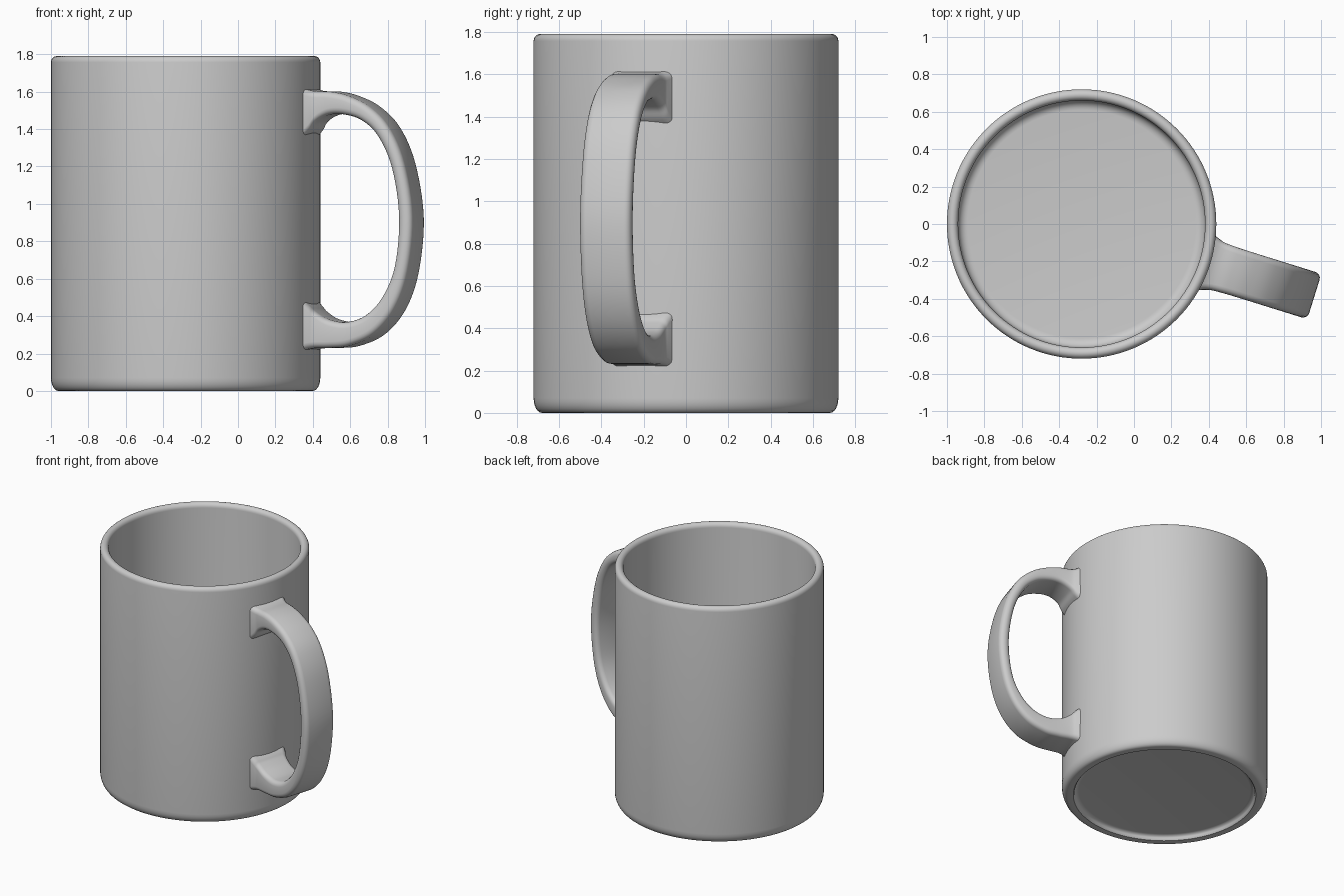
import bpy, bmesh, math
from mathutils import Vector

if "Cube" in bpy.data.objects:
    bpy.data.objects.remove(bpy.data.objects["Cube"])

CX = -0.28                      # axis of the mug body
ANG = math.radians(-17.3)       # heading of the handle


def finish(bm, name, angle):
    bmesh.ops.recalc_face_normals(bm, faces=bm.faces)
    mesh = bpy.data.meshes.new(name)
    bm.to_mesh(mesh)
    bm.free()
    ob = bpy.data.objects.new(name, mesh)
    bpy.context.collection.objects.link(ob)
    ob.location.x = CX
    bpy.ops.object.select_all(action='DESELECT')
    ob.select_set(True)
    bpy.context.view_layer.objects.active = ob
    bpy.ops.object.shade_smooth_by_angle(angle=math.radians(angle))
    return ob


def arc(cr, cz, rr, rz, a0, a1, n=6):
    """Elliptical fillet in the (radius, z) plane."""
    return [(cr + rr * math.cos(math.radians(a0 + (a1 - a0) * i / n)),
             cz + rz * math.sin(math.radians(a0 + (a1 - a0) * i / n))) for i in range(n + 1)]


def lathe(name, profile, segs=128):
    bm = bmesh.new()
    rings = []
    for r, z in profile:
        if r == 0:
            rings.append([bm.verts.new((0, 0, z))] * segs)
        else:
            rings.append([bm.verts.new((r * math.cos(math.tau * i / segs),
                                        r * math.sin(math.tau * i / segs), z)) for i in range(segs)])
    for a, b in zip(rings, rings[1:]):
        for i in range(segs):
            j = (i + 1) % segs
            bm.faces.new(dict.fromkeys((a[i], a[j], b[j], b[i])))
    return finish(bm, name, 40)


# Body: underside recess, foot, wall, rounded rim, inner wall and floor
profile = [(0, 0.035), (0.60, 0.035)]
profile += arc(0.60, 0.01, 0.032, 0.025, 75, 0, 4) + [(0.64, 0.0)]
profile += arc(0.68, 0.07, 0.04, 0.07, -90, 0)
profile += arc(0.69, 1.757, 0.03, 0.033, 0, 180, 12)
profile += arc(0.61, 0.13, 0.05, 0.05, 0, -90) + [(0, 0.08)]
lathe("mug_body", profile)

# Handle stations: outer (reach, z), inner (reach, z), half width
stations = [
    (0.68, 1.625, 0.68, 1.34, 0.160),
    (0.725, 1.608, 0.73, 1.39, 0.142),
    (0.765, 1.602, 0.765, 1.44, 0.132),
    (0.84, 1.60, 0.835, 1.477, 0.128),
    (0.94, 1.578, 0.925, 1.477, 0.127),
    (1.06, 1.52, 1.02, 1.445, 0.127),
    (1.17, 1.41, 1.11, 1.36, 0.127),
    (1.255, 1.22, 1.187, 1.19, 0.127),
    (1.303, 0.93, 1.226, 0.93, 0.127),
    (1.276, 0.64, 1.203, 0.67, 0.127),
    (1.205, 0.44, 1.135, 0.505, 0.127),
    (1.09, 0.305, 1.04, 0.405, 0.127),
    (0.95, 0.242, 0.93, 0.368, 0.127),
    (0.84, 0.23, 0.83, 0.383, 0.128),
    (0.765, 0.229, 0.76, 0.425, 0.132),
    (0.725, 0.225, 0.73, 0.455, 0.142),
    (0.68, 0.21, 0.68, 0.50, 0.160),
]


def smooth(pts, steps=6):
    """Catmull-Rom through the stations."""
    pts = [Vector(p) for p in pts]
    out = []
    for i in range(len(pts) - 1):
        p0, p1, p2 = pts[max(i - 1, 0)], pts[i], pts[i + 1]
        p3 = pts[min(i + 2, len(pts) - 1)]
        for k in range(steps):
            t = k / steps
            out.append(0.5 * (2 * p1 + (p2 - p0) * t + (2 * p0 - 5 * p1 + 4 * p2 - p3) * t * t
                              + (3 * p1 - p0 - 3 * p2 + p3) * t ** 3))
    return out + [pts[-1]]


def rounded_section(hw, ht, r, n=4):
    """Rounded rectangle as (across, thickness) pairs."""
    r = min(r, ht * 0.95)
    pts = []
    for q, (sx, sy) in enumerate(((1, 1), (-1, 1), (-1, -1), (1, -1))):
        pts += arc(sx * (hw - r), sy * (ht - r), r, r, q * 90, q * 90 + 90, n)
    return pts


# Handle: rounded strap swept through the smoothed stations
bm = bmesh.new()
along = Vector((math.cos(ANG), math.sin(ANG), 0))
side = Vector((-math.sin(ANG), math.cos(ANG), 0))
rings = []
for uo, zo, ui, zi, hw in smooth(stations):
    outer = along * uo + Vector((0, 0, zo))
    inner = along * ui + Vector((0, 0, zi))
    mid, axis = (outer + inner) / 2, (outer - inner)
    ht = axis.length / 2
    axis.normalize()
    rings.append([bm.verts.new(mid + side * a + axis * b)
                  for a, b in rounded_section(hw, ht, 0.034)])
for a, b in zip(rings, rings[1:]):
    for i in range(len(a)):
        j = (i + 1) % len(a)
        bm.faces.new((a[i], a[j], b[j], b[i]))
bm.faces.new(rings[0])
bm.faces.new(rings[-1])
finish(bm, "mug_handle", 50)
